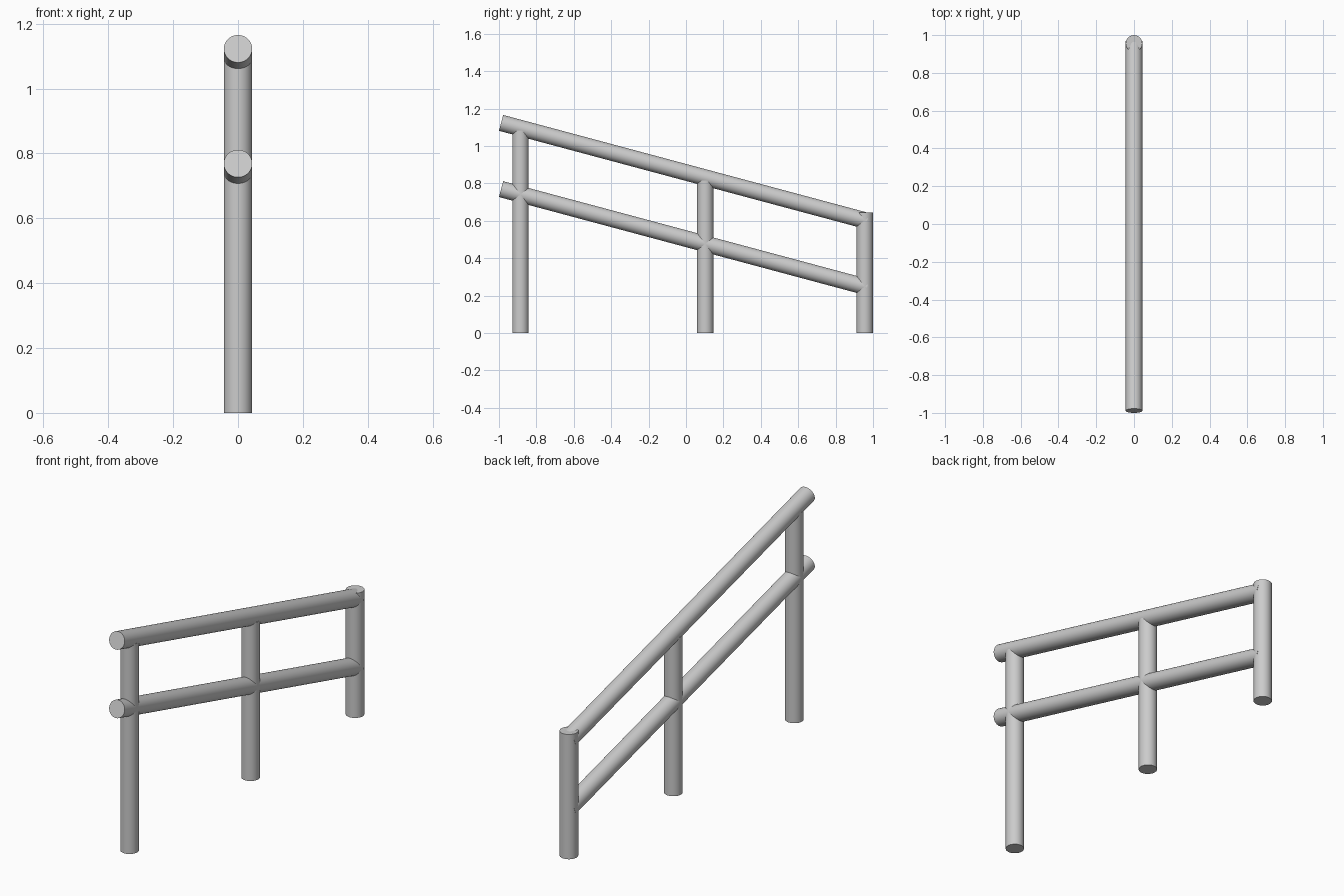
import bpy
from mathutils import Vector
from math import radians, tan

if "Cube" in bpy.data.objects:
    bpy.data.objects.remove(bpy.data.objects["Cube"])

R = 0.0438
SLOPE = tan(radians(15))
START_Y, END_Y = -0.9887, 0.968


def tube(name, a, b):
    """Round capped bar running from point a to point b."""
    a, b = Vector(a), Vector(b)
    d = b - a
    bpy.ops.mesh.primitive_cylinder_add(vertices=48, radius=R, depth=d.length,
                                        location=(a + b) / 2)
    ob = bpy.context.object
    ob.name = name
    ob.rotation_euler = d.to_track_quat('Z', 'X').to_euler()
    bpy.ops.object.shade_smooth_by_angle(angle=radians(30))
    return ob


# Upright posts: position along y and top height
for name, y, top in (("tall_post", -0.885, 1.082),
                     ("middle_post", 0.103, 0.816),
                     ("short_post", 0.956, 0.645)):
    tube(name, (0, y, 0), (0, y, top))

# Parallel sloping rails
for name, z in (("handrail", 1.123), ("lower_rail", 0.769)):
    tube(name, (0, START_Y, z), (0, END_Y, z - SLOPE * (END_Y - START_Y)))
